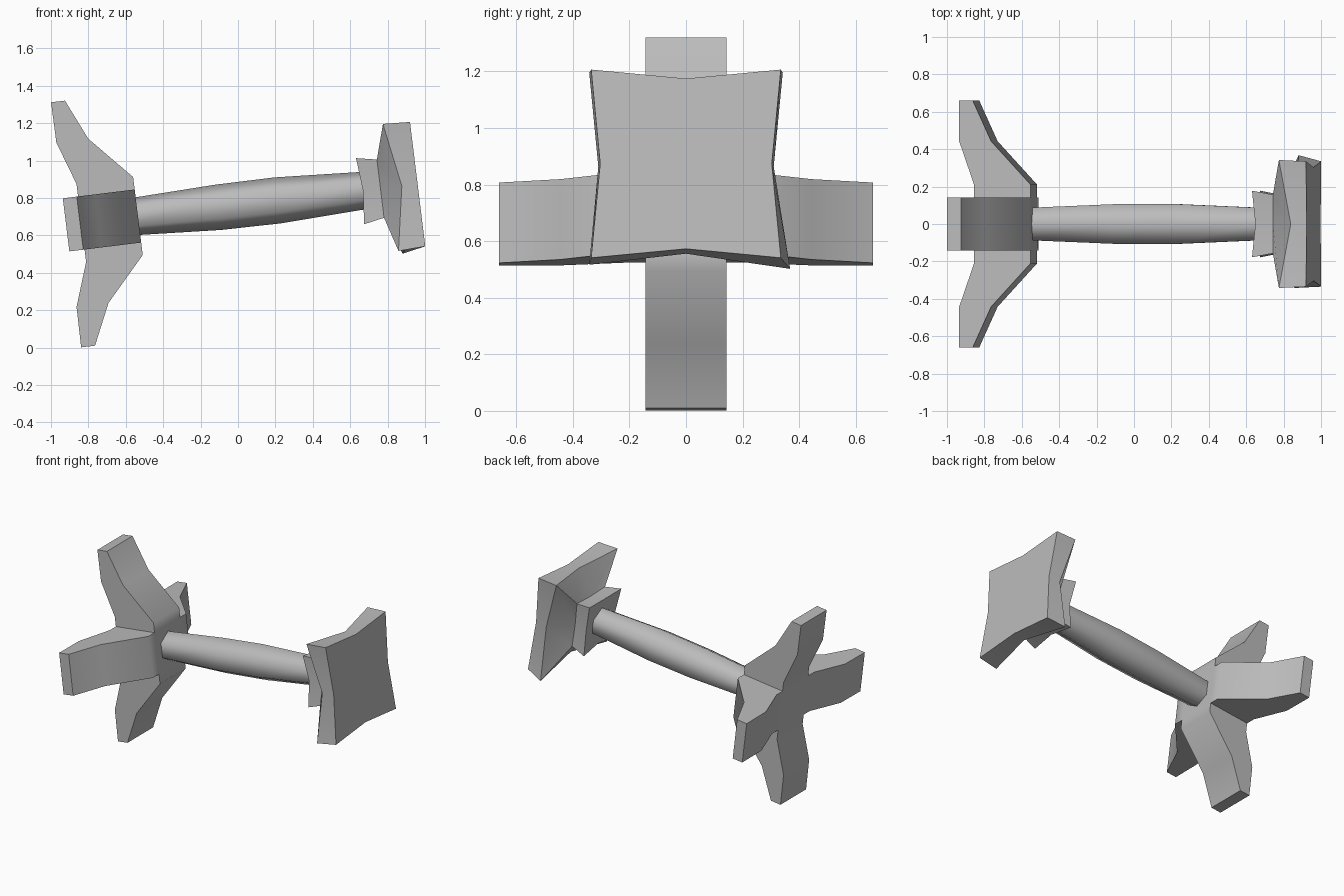
import bpy, bmesh, math

if "Cube" in bpy.data.objects:
    bpy.data.objects.remove(bpy.data.objects["Cube"])

TILT = math.radians(7)
ORIGIN = (-0.54, 0.0, 0.703)

grey = bpy.data.materials.new("plain_grey")
grey.diffuse_color = (0.5, 0.5, 0.5, 1)
grey.use_nodes = True
grey.node_tree.nodes["Principled BSDF"].inputs["Base Color"].default_value = grey.diffuse_color


def finish(name, bm, angle):
    """Turn a bmesh built along local x into a tilted, shaded object."""
    bmesh.ops.recalc_face_normals(bm, faces=bm.faces)
    mesh = bpy.data.meshes.new(name)
    bm.to_mesh(mesh)
    bm.free()
    mesh.materials.append(grey)
    obj = bpy.data.objects.new(name, mesh)
    bpy.context.collection.objects.link(obj)
    obj.location = ORIGIN
    obj.rotation_euler = (0, -TILT, 0)
    bpy.ops.object.select_all(action='DESELECT')
    obj.select_set(True)
    bpy.context.view_layer.objects.active = obj
    bpy.ops.object.shade_smooth_by_angle(angle=math.radians(angle))
    return obj


def loft(bm, rings, cap_start, cap_end):
    """Skin closed rings and close both ends with fans to a centre point."""
    loops = [[bm.verts.new(p) for p in ring] for ring in rings]
    n = len(loops[0])
    for a, b in zip(loops, loops[1:]):
        for i in range(n):
            j = (i + 1) % n
            bm.faces.new((a[i], a[j], b[j], b[i]))
    for loop, centre in ((loops[0], cap_start), (loops[-1], cap_end)):
        c = bm.verts.new(centre)
        for i in range(n):
            bm.faces.new((c, loop[i], loop[(i + 1) % n]))


# Four-legged foot: square hub with a bent leg on each side
W = 0.143
sections = [(W, -0.30, 0.005), (0.21, -0.30, 0.005),
            (0.4425, -0.38, -0.208), (0.66, -0.382, -0.307)]
bm = bmesh.new()
for k in range(4):
    c, s = round(math.cos(k * math.pi / 2)), round(math.sin(k * math.pi / 2))
    loops = []
    for r, back, front in sections:
        loops.append([bm.verts.new((x, r * c - w * s, r * s + w * c))
                      for x, w in ((back, -W), (front, -W), (front, W), (back, W))])
    for a, b in zip(loops, loops[1:]):
        for i in range(4):
            j = (i + 1) % 4
            bm.faces.new((a[i], a[j], b[j], b[i]))
    bm.faces.new(loops[-1])
for x in (-0.30, 0.005):
    bm.faces.new([bm.verts.new((x, y, z))
                  for y, z in ((-W, -W), (W, -W), (W, W), (-W, W))])
bmesh.ops.remove_doubles(bm, verts=bm.verts, dist=0.0005)
finish("four_leg_foot", bm, 46)

# Six-sided post, thicker in the middle
bm = bmesh.new()
rings = []
for x, r, dz in ((-0.02, 0.1, 0), (0.437, 0.122, -0.006),
                 (0.755, 0.124, -0.008), (1.23, 0.1, -0.012)):
    rings.append([(x, r * math.sin(i * math.pi / 3), r * math.cos(i * math.pi / 3) + dz)
                  for i in range(6)])
loft(bm, rings, (-0.02, 0, 0), (1.23, 0, -0.012))
finish("post", bm, 65)


# Collar and pad: eight-point rings of corners and drawn-in edge middles
def square_ring(x_corner, corner, x_mid, mid):
    ring = []
    for y, z in ((-1, -1), (0, -1), (1, -1), (1, 0), (1, 1), (0, 1), (-1, 1), (-1, 0)):
        is_corner = y and z
        h = corner if is_corner else mid
        ring.append((x_corner if is_corner else x_mid, y * h, z * h - 0.013))
    return ring


rings = [square_ring(1.20, 0.178, 1.216, 0.16),
         square_ring(1.31, 0.157, 1.31, 0.15),
         square_ring(1.365, 0.342, 1.425, 0.31),
         square_ring(1.51, 0.335, 1.51, 0.303)]
rings[2][2] = (1.385, 0.368, -0.372)  # drooping rear corner
bm = bmesh.new()
loft(bm, rings, (1.22, 0, -0.013), (1.51, 0, -0.013))
finish("collar_and_pad", bm, 40)
